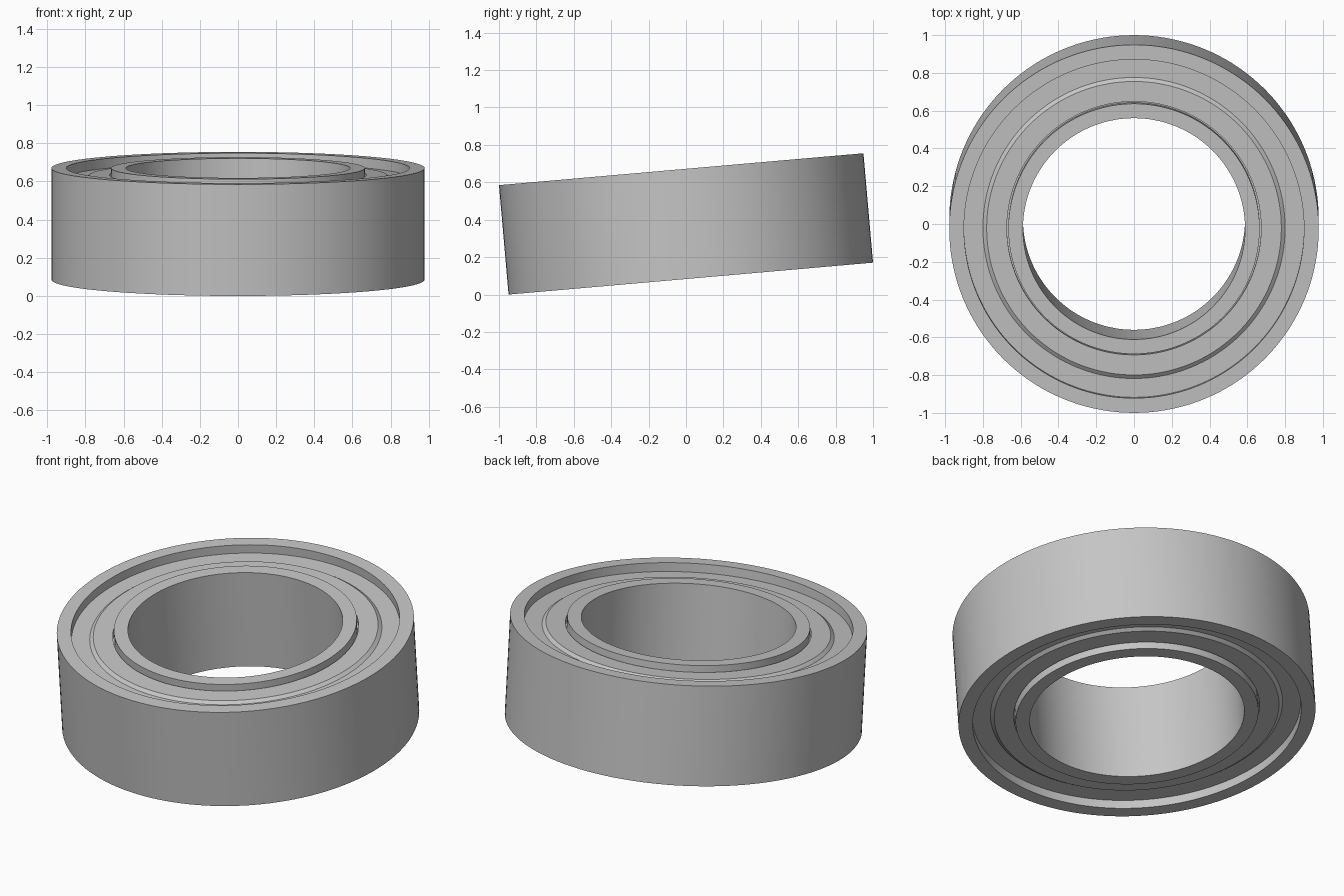
import bpy
import math
from mathutils import Matrix

cube = bpy.data.objects.get("Cube")
if cube:
    bpy.data.objects.remove(cube, do_unlink=True)

SEGMENTS = 144
HALF = 0.2935            # half the width of the bearing
TILT = math.radians(5)
CENTRE_Z = 0.3775

steel = bpy.data.materials.new("steel grey")
steel.use_nodes = True
GREY = (0.56, 0.56, 0.56, 1)
steel.diffuse_color = GREY
steel.node_tree.nodes["Principled BSDF"].inputs["Base Color"].default_value = GREY


def lathe(name, profile):
    """Turn a closed (radius, height) profile into a tilted ring."""
    n = len(profile)
    verts, faces = [], []
    for s in range(SEGMENTS):
        a = 2 * math.pi * s / SEGMENTS
        verts += [(r * math.cos(a), r * math.sin(a), z) for r, z in profile]
        t = (s + 1) % SEGMENTS
        for i in range(n):
            j = (i + 1) % n
            faces.append((s * n + i, t * n + i, t * n + j, s * n + j))
    mesh = bpy.data.meshes.new(name)
    mesh.from_pydata(verts, [], faces)
    mesh.materials.append(steel)
    mesh.transform(Matrix.Translation((0, 0, CENTRE_Z)) @ Matrix.Rotation(TILT, 4, 'X'))
    ob = bpy.data.objects.new(name, mesh)
    bpy.context.collection.objects.link(ob)
    bpy.ops.object.select_all(action='DESELECT')
    ob.select_set(True)
    bpy.context.view_layer.objects.active = ob
    bpy.ops.object.shade_smooth_by_angle(angle=math.radians(25))
    return ob


def ring(name, inner, outer):
    return lathe(name, [(inner, -HALF), (outer, -HALF), (outer, HALF), (inner, HALF)])


# Outer and inner races, flush with each other
ring("outer_race", 0.90, 0.978)
ring("inner_race", 0.588, 0.665)

# Recessed seal on each side: raised inner land, small bevel, lower outer land
LAND, STEP = HALF - 0.037, HALF - 0.052
upper = [(0.90, STEP), (0.80, STEP), (0.78, LAND), (0.673, LAND)]
lower = [(r, -z) for r, z in reversed(upper)]
lathe("seals", lower + upper)

# Core that closes the narrow gap between seals and inner race
core = HALF - 0.07
lathe("gap_floor", [(0.66, -core), (0.68, -core), (0.68, core), (0.66, core)])
